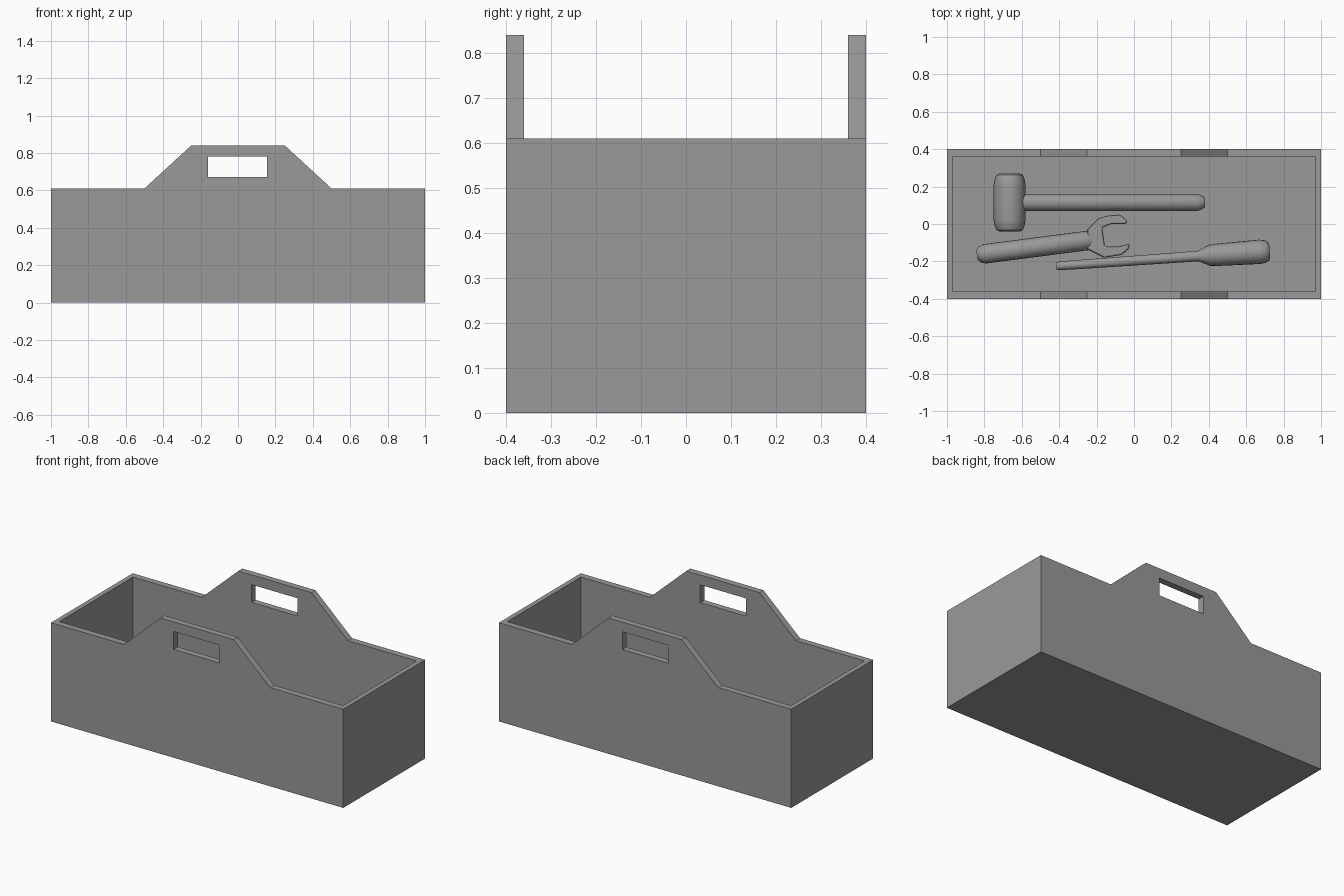
import bpy
import bmesh
import math
from mathutils import Matrix, Vector

default = bpy.data.objects.get("Cube")
if default:
    bpy.data.objects.remove(default, do_unlink=True)

grey = bpy.data.materials.new("mid grey")
grey.use_nodes = True
grey.diffuse_color = (0.32, 0.32, 0.32, 1)
grey.node_tree.nodes["Principled BSDF"].inputs["Base Color"].default_value = grey.diffuse_color

FLOOR = 0.04


def make_object(name, bm):
    bmesh.ops.recalc_face_normals(bm, faces=bm.faces)
    mesh = bpy.data.meshes.new(name)
    bm.to_mesh(mesh)
    bm.free()
    mesh.materials.append(grey)
    obj = bpy.data.objects.new(name, mesh)
    bpy.context.collection.objects.link(obj)
    return obj


def activate(obj):
    bpy.ops.object.select_all(action='DESELECT')
    obj.select_set(True)
    bpy.context.view_layer.objects.active = obj


def prism(name, points, direction):
    """Extrude a closed outline of 3D points along a direction."""
    bm = bmesh.new()
    face = bm.faces.new([bm.verts.new(p) for p in points])
    result = bmesh.ops.extrude_face_region(bm, geom=[face])
    moved = [v for v in result["geom"] if isinstance(v, bmesh.types.BMVert)]
    bmesh.ops.translate(bm, verts=moved, vec=direction)
    return make_object(name, bm)


def cut_box(target, low, high):
    """Cut an axis-aligned box out of the target."""
    low, high = Vector(low), Vector(high)
    bm = bmesh.new()
    bmesh.ops.create_cube(bm, size=1)
    for v in bm.verts:
        v.co = (low + high) / 2 + v.co * (high - low)
    cutter = make_object("cutter", bm)
    cutter.hide_render = True
    mod = target.modifiers.new("cut", 'BOOLEAN')
    mod.operation = 'DIFFERENCE'
    mod.solver = 'EXACT'
    mod.object = cutter
    activate(target)
    bpy.ops.object.modifier_apply(modifier=mod.name)
    bpy.data.objects.remove(cutter, do_unlink=True)


def turned(name, start, end, profile, z, sides=20):
    """Turn a profile of (distance, radius) pairs about the line start-end."""
    axis = Vector(end) - Vector(start)
    bm = bmesh.new()
    rings = []
    for along, radius in profile:
        angles = [math.tau * i / sides for i in range(sides)]
        rings.append([bm.verts.new((along, radius * math.cos(a), radius * math.sin(a)))
                      for a in angles])
    for a, b in zip(rings, rings[1:]):
        for i in range(sides):
            j = (i + 1) % sides
            bm.faces.new((a[i], a[j], b[j], b[i]))
    bm.faces.new(rings[0])
    bm.faces.new(rings[-1])
    obj = make_object(name, bm)
    turn = math.atan2(axis.y, axis.x)
    obj.matrix_world = Matrix.Translation((*start, z)) @ Matrix.Rotation(turn, 4, 'Z')
    activate(obj)
    bpy.ops.object.shade_smooth_by_angle(angle=math.radians(35))
    return obj


# Open box with raised handle panels front and back
half = [(1, 0), (1, 0.61), (0.5, 0.61), (0.25, 0.84)]
outline = half + [(-x, z) for x, z in reversed(half)]
box = prism("tool_box", [(x, -0.4, z) for x, z in outline], (0, 0.8, 0))
cut_box(box, (-0.97, -0.36, FLOOR), (0.97, 0.36, 1.2))
cut_box(box, (-0.16, -0.6, 0.67), (0.155, 0.6, 0.78))

# Mallet: head across the box, handle along it
turned("mallet_head", (-0.665, -0.04), (-0.665, 0.27),
       [(0, 0.055), (0.008, 0.07), (0.03, 0.08), (0.06, 0.085),
        (0.25, 0.085), (0.28, 0.08), (0.302, 0.07), (0.31, 0.055)], FLOOR + 0.085)
turned("mallet_handle", (-0.62, 0.115), (0.38, 0.115),
       [(0, 0.046), (0.96, 0.046), (0.985, 0.036), (1, 0.026)], FLOOR + 0.085)

# Open-ended wrench
turned("wrench_handle", (-0.84, -0.165), (-0.2, -0.082),
       [(0, 0.025), (0.015, 0.042), (0.04, 0.052), (0.6, 0.052), (0.63, 0.035)],
       FLOOR + 0.052)
jaw = [(-0.25, -0.03), (-0.19, 0.03), (-0.14, 0.045), (-0.075, 0.05),
       (-0.035, 0.018), (-0.04, 0), (-0.12, 0), (-0.17, -0.02),
       (-0.155, -0.12), (-0.085, -0.12), (-0.02, -0.105), (-0.03, -0.135),
       (-0.065, -0.165), (-0.16, -0.18), (-0.25, -0.135)]
wrench = prism("wrench_jaw", [(x, y, FLOOR + 0.012) for x, y in jaw], (0, 0, 0.08))
bevel = wrench.modifiers.new("rounded edges", 'BEVEL')
bevel.width = 0.01
bevel.segments = 2
bevel.limit_method = 'ANGLE'
bevel.angle_limit = math.radians(50)

# Screwdriver: slim shaft widening into the grip
turned("screwdriver", (-0.415, -0.225), (0.725, -0.145),
       [(0, 0.018), (0.01, 0.022), (0.07, 0.024), (0.76, 0.028), (0.785, 0.04),
        (0.82, 0.056), (0.88, 0.06), (1.09, 0.065), (1.12, 0.06),
        (1.137, 0.05), (1.143, 0.038)], FLOOR + 0.065)
